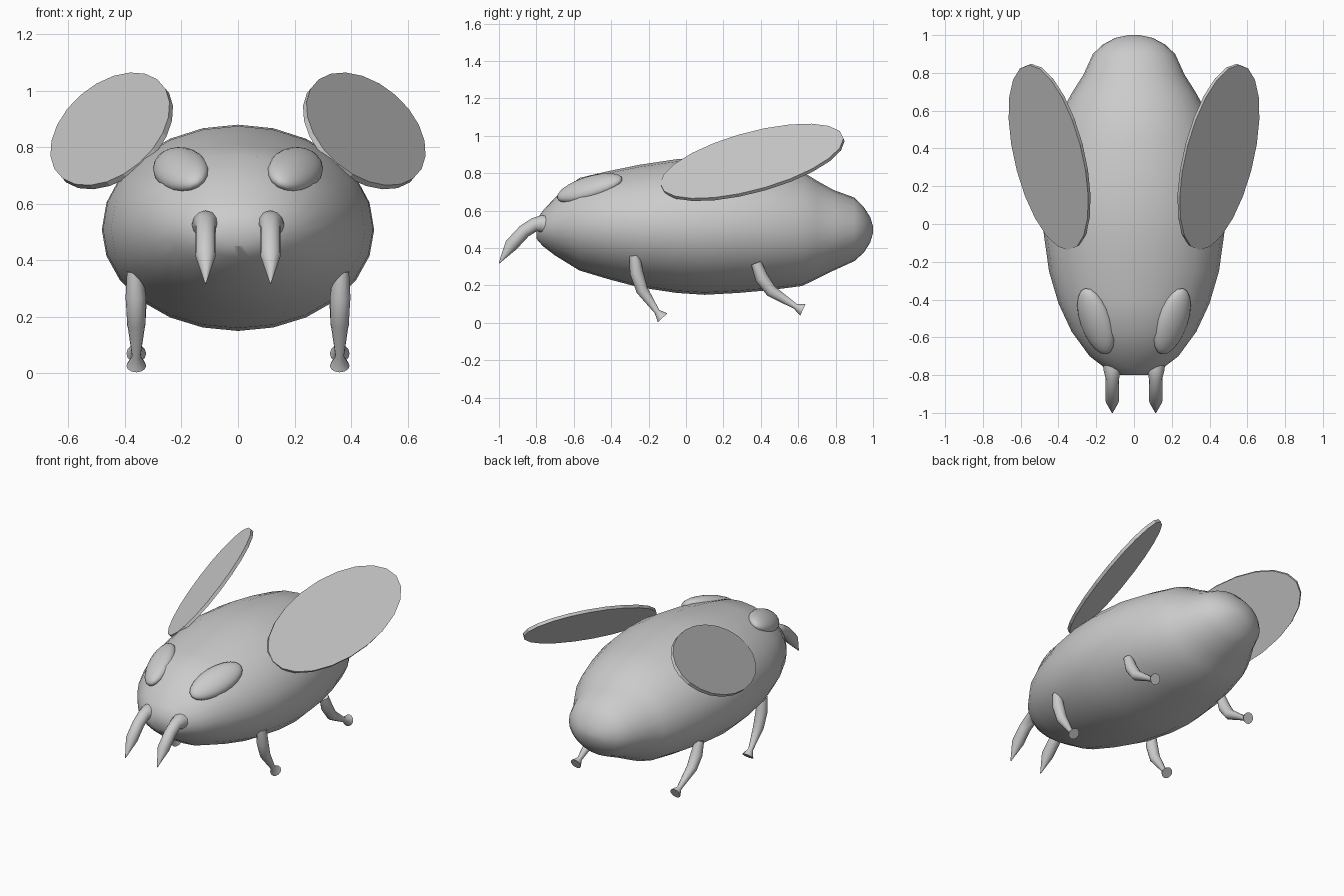
import bpy, math
from mathutils import Vector, Matrix

if "Cube" in bpy.data.objects:
    bpy.data.objects.remove(bpy.data.objects["Cube"])


def make(name, verts, faces, angle=40, smooth=True):
    me = bpy.data.meshes.new(name)
    me.from_pydata([tuple(v) for v in verts], [], faces)
    me.update()
    ob = bpy.data.objects.new(name, me)
    bpy.context.collection.objects.link(ob)
    bpy.ops.object.select_all(action='DESELECT')
    bpy.context.view_layer.objects.active = ob
    ob.select_set(True)
    bpy.ops.object.mode_set(mode='EDIT')
    bpy.ops.mesh.select_all(action='SELECT')
    bpy.ops.mesh.normals_make_consistent(inside=False)
    bpy.ops.object.mode_set(mode='OBJECT')
    if smooth:
        bpy.ops.object.shade_smooth_by_angle(angle=math.radians(angle))
    return ob


def loft(name, rings, **kw):
    n = len(rings[0])
    verts = [v for r in rings for v in r]
    faces = [(i * n + j, i * n + (j + 1) % n, (i + 1) * n + (j + 1) % n, (i + 1) * n + j)
             for i in range(len(rings) - 1) for j in range(n)]
    faces += [tuple(range(n)), tuple(range((len(rings) - 1) * n, len(rings) * n))]
    return make(name, verts, faces, **kw)


def tube(name, path, n=12):
    # path points are (x, y, z, radius), bent in a plane of constant x
    pts = [Vector(p[:3]) for p in path]
    rings = []
    for i, p in enumerate(pts):
        t = (pts[min(i + 1, len(pts) - 1)] - pts[max(i - 1, 0)]).normalized()
        u = Vector((1, 0, 0))
        u = (u - t * u.dot(t)).normalized()
        v = t.cross(u)
        rings.append([p + path[i][3] * (u * math.cos(a) + v * math.sin(a))
                      for a in (2 * math.pi * k / n for k in range(n))])
    return loft(name, rings)


# body: (y, half width, top z, bottom z)
stations = [
    (-.80, .07, .55, .45), (-.765, .15, .60, .41), (-.70, .235, .67, .36),
    (-.57, .33, .775, .28), (-.42, .40, .81, .235), (-.25, .45, .845, .19),
    (-.05, .478, .875, .16), (.10, .482, .88, .15), (.28, .465, .87, .16),
    (.45, .425, .845, .175), (.62, .37, .81, .197), (.70, .325, .76, .235),
    (.79, .268, .71, .28), (.90, .218, .67, .33), (.95, .165, .62, .375),
    (.985, .10, .565, .43), (1.0, .03, .515, .48)]
N = 24
body = []
for y, w, top, bot in stations:
    mid = bot + (top - bot) * .49
    ring = []
    for k in range(N):
        a = 2 * math.pi * k / N
        s = math.sin(a)
        ring.append((w * math.cos(a), y, mid + s * ((top - mid) if s > 0 else (mid - bot))))
    body.append(ring)
loft("body", body)

for side, sx in (("left", -1), ("right", 1)):
    # wing: thin flat elliptical disc
    c = Vector((sx * .447, .355, .858))
    a = Vector((sx * .104, .49, .12))
    b = Vector((sx * .184, 0, -.16))
    nrm = a.cross(b).normalized() * .01
    loft("wing_" + side,
         [[c + d * nrm + a * math.cos(t) + b * math.sin(t)
           for t in (2 * math.pi * k / 22 for k in range(22))] for d in (-1, 1)],
         smooth=False)

    # eye: flattened bump lying on the head
    bpy.ops.mesh.primitive_uv_sphere_add(segments=20, ring_count=12, radius=1)
    eye = bpy.context.object
    eye.name = "eye_" + side
    n = Vector((sx * .42, -.375, .825)).normalized()
    t = Vector((sx * .3, .9, .26))
    t = (t - n * t.dot(n)).normalized()
    rot = Matrix((n.cross(t), t, n)).transposed()
    if rot.determinant() < 0:
        rot.col[0] = -rot.col[0]
    eye.matrix_world = (Matrix.Translation((sx * .202, -.515, .72)) @ rot.to_4x4()
                        @ Matrix.Diagonal((.09, .19, .055, 1)))
    bpy.ops.object.shade_smooth()

    # mouth feeler: bent tube with a pointed tip
    tube("feeler_" + side, [(sx * .115, y, z, r) for y, z, r in (
        (-.72, .52, .052), (-.775, .53, .046), (-.81, .525, .037), (-.865, .49, .036),
        (-.935, .415, .036), (-1.0, .318, .002))])

    # legs: bent tubes ending in a flared foot
    tube("front_leg_" + side, [(sx * x, y, z, r) for x, y, z, r in (
        (.365, -.275, .36, .028), (.362, -.265, .27, .036), (.36, -.235, .175, .032),
        (.36, -.155, .06, .015), (.36, -.125, .027, .035))])
    tube("back_leg_" + side, [(sx * x, y, z, r) for x, y, z, r in (
        (.36, .375, .32, .028), (.36, .405, .24, .036), (.36, .455, .17, .032),
        (.36, .585, .088, .015), (.36, .625, .07, .035))])
